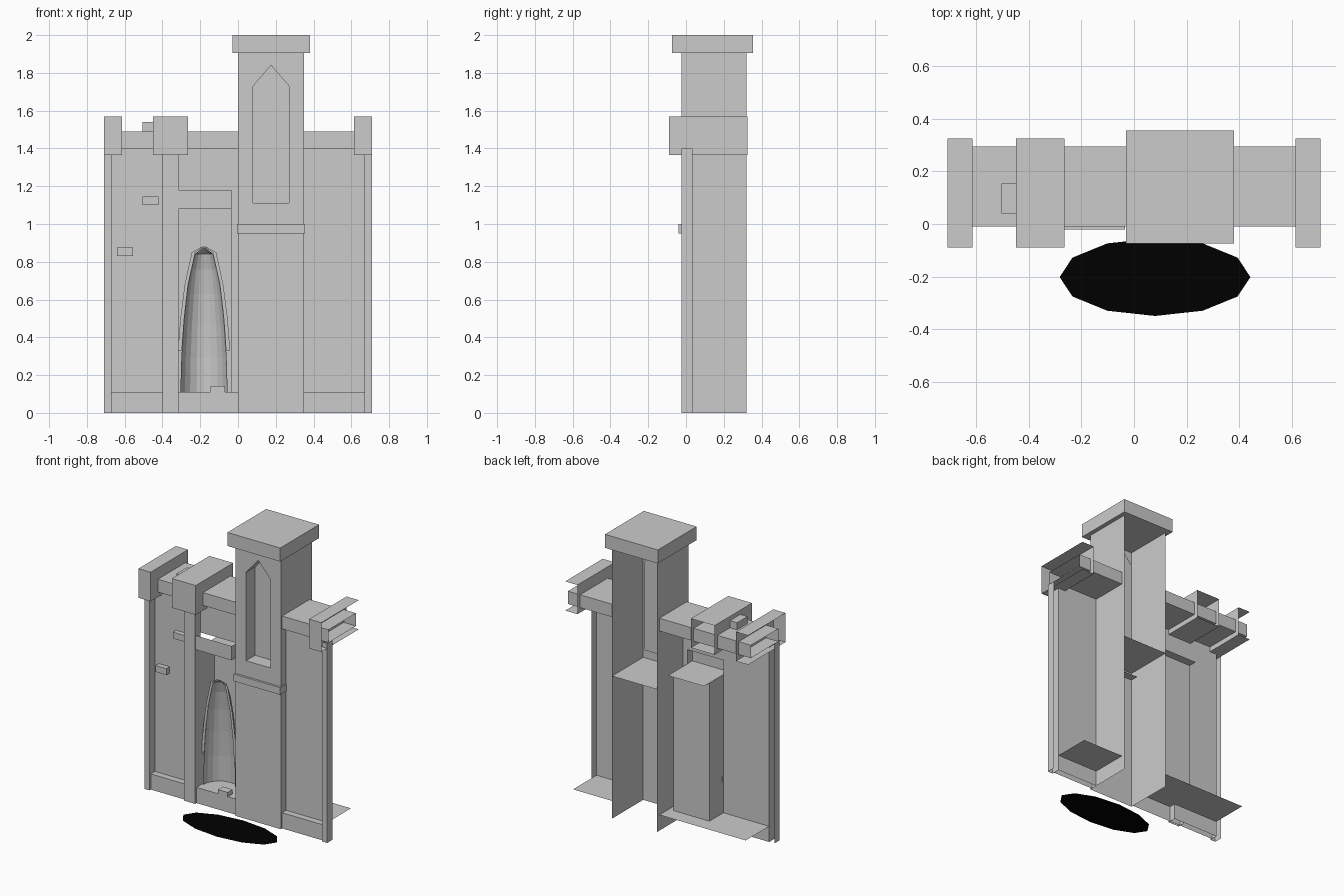
import bpy, math

if "Cube" in bpy.data.objects:
    bpy.data.objects.remove(bpy.data.objects["Cube"])

def mesh(name, verts, faces):
    me = bpy.data.meshes.new(name)
    me.from_pydata(verts, [], faces)
    ob = bpy.data.objects.new(name, me)
    bpy.context.collection.objects.link(ob)
    return ob

SIDES = {'b': (0, 2, 3, 1), 't': (4, 5, 7, 6), 'f': (0, 1, 5, 4),
         'k': (2, 6, 7, 3), 'l': (0, 4, 6, 2), 'r': (1, 3, 7, 5)}

def box(name, x, y, z, keep='btfklr'):
    """Box from ranges; keep lists the sides: bottom top front bacK left right."""
    v = [(a, b, c) for c in z for b in y for a in x]
    return mesh(name, v, [SIDES[s] for s in keep])

def front_panels(name, y, polys):
    """Flat polygons in x,z on one front plane."""
    v, f = [], []
    for p in polys:
        f.append(range(len(v), len(v) + len(p)))
        v += [(a, y, c) for a, c in p]
    return mesh(name, v, f)

def rect(x0, x1, z0, z1):
    return [(x0, z0), (x1, z0), (x1, z1), (x0, z1)]

WALL, FACE, BACK = 0.035, -0.025, 0.32

# Wall with the doorway opening
front_panels("wall", WALL, [rect(-.67, -.315, 0, 1.4), rect(-.315, -.035, 1.18, 1.4),
                            rect(-.035, 0, .11, 1.4), rect(.35, .67, 0, 1.4)])

# Corner strips and the middle buttress
box("left_corner_strip", (-.71, -.67), (FACE, WALL), (0, 1.4), 'flr')
box("right_corner_strip", (.67, .71), (FACE, WALL), (0, 1.4), 'flr')
box("buttress", (-.40, -.315), (FACE, WALL), (0, 1.4), 'flr')

# Plinth and parapet on both sides of the tower
for side, x, end in (("left", (-.67, 0), -.71), ("right", (.35, .67), .71)):
    box(side + "_plinth", x, (-.01, .295), (0, .11), 'ft')
    px = (min(x[0], end), max(x[1], end))
    box(side + "_parapet", px, (-.01, .295), (1.4, 1.49), 'btfk')

# Battlement blocks, open at the back and outer ends
for name, x, keep in (("left_battlement", (-.71, -.615), 'btfr'),
                      ("middle_battlement", (-.45, -.265), 'btflr'),
                      ("right_battlement", (.615, .71), 'btfl')):
    box(name, x, (-.09, .325), (1.365, 1.57), keep)

# Tower sides, front with a pointed window, inner floor, ledge and cap
box("tower_sides", (0, .35), (FACE, BACK), (0, 1.905), 'lr')
window = [(.08, 1.11), (.27, 1.11), (.27, 1.73), (.175, 1.84), (.08, 1.73)]
front_panels("tower_front", FACE, [
    rect(0, .35, 0, 1.11), rect(0, .08, 1.11, 1.73), rect(.27, .35, 1.11, 1.73),
    [(0, 1.73), (.08, 1.73), (.175, 1.84), (.175, 1.905), (0, 1.905)],
    [(.35, 1.73), (.35, 1.905), (.175, 1.905), (.175, 1.84), (.27, 1.73)]])
mesh("window_niche", [(a, y, c) for y in (FACE, .075) for a, c in window],
     [(i, (i + 1) % 5, (i + 1) % 5 + 5, i + 5) for i in range(5)] + [range(5, 10)])
box("tower_floor", (0, .35), (FACE, BACK), (.95, 1.0), 't')
box("tower_ledge", (-.005, .355), (-.04, .03), (.95, 1.0), 'btflr')
box("tower_cap", (-.03, .38), (-.075, .355), (1.905, 2.0))

# Doorway recess and lintel
box("door_recess", (-.315, -.035), (WALL, .19), (.11, 1.08), 'klr')
box("lintel", (-.315, -.035), (-.02, .25), (1.08, 1.18), 'fb')
box("lintel_ends", (-.315, -.035), (-.02, WALL), (1.08, 1.18), 'lr')

# Hollow pointed alcove: half rings narrowing upwards
CX, SEG = -.18, 10
rings = [(.11, .125), (.29, .12), (.47, .108), (.63, .092), (.76, .072), (.84, .05), (.875, .004)]
v = []
for z, w in rings:
    for i in range(SEG + 1):
        a = math.pi * i / SEG
        v.append((CX - w * math.cos(a), .05 + w * math.sin(a), z))
n = SEG + 1
alcove = mesh("alcove", v, [(r * n + i, r * n + i + 1, (r + 1) * n + i + 1, (r + 1) * n + i)
                            for r in range(len(rings) - 1) for i in range(SEG)])

# Thin pointed rim around the alcove
outer = [(.33, .138, .117), (.5, .125, .105), (.68, .102, .084), (.85, .065, .046), (.88, .01, .002)]
polys = []
for s in (-1, 1):
    for (z0, o0, i0), (z1, o1, i1) in zip(outer, outer[1:]):
        polys.append([(CX + s * o0, z0), (CX + s * i0, z0), (CX + s * i1, z1), (CX + s * o1, z1)])
front_panels("alcove_rim", .048, polys)

# Loose stones
box("door_stone", (-.145, -.07), (-.015, .04), (.11, .142))
box("upper_wall_stone", (-.505, -.42), (0, WALL), (1.10, 1.145), 'btflr')
box("lower_wall_stone", (-.64, -.555), (0, WALL), (.83, .875), 'btflr')
box("parapet_stone", (-.505, -.42), (.04, .155), (1.49, 1.54), 'tfklr')

# Flat black patch on the ground
patch = mesh("ground_patch", [(.08 + .363 * math.cos(math.pi * i / 6),
                               -.202 + .148 * math.sin(math.pi * i / 6), 0) for i in range(12)],
             [range(12)])
black = bpy.data.materials.new("black")
black.diffuse_color = (0, 0, 0, 1)
black.use_nodes = True
black.node_tree.nodes["Principled BSDF"].inputs["Base Color"].default_value = black.diffuse_color
patch.data.materials.append(black)
